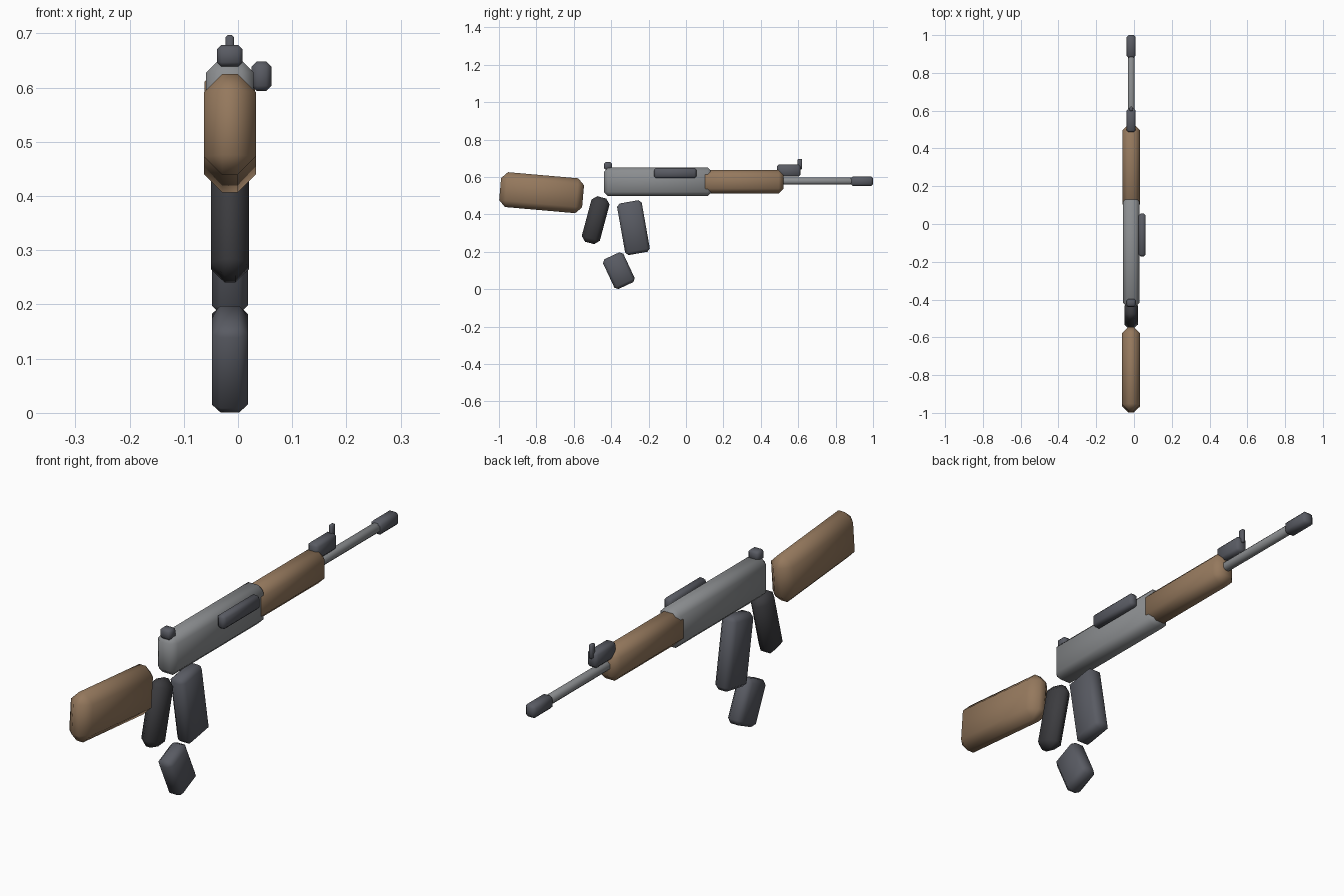
import bpy
import bmesh
import math
from mathutils import Matrix

if "Cube" in bpy.data.objects:
    bpy.data.objects.remove(bpy.data.objects["Cube"])

CX = -0.015  # centre line of the body


def material(name, rgb):
    m = bpy.data.materials.new(name)
    m.diffuse_color = (*rgb, 1)
    m.use_nodes = True
    m.node_tree.nodes["Principled BSDF"].inputs["Base Color"].default_value = m.diffuse_color
    return m


WOOD = material("wood", (0.30, 0.19, 0.11))
STEEL = material("steel", (0.26, 0.27, 0.28))
DARK = material("dark_metal", (0.10, 0.105, 0.125))
BLACK = material("black_grip", (0.045, 0.045, 0.05))


def block(name, center, size, bevel, mat, tilt=0):
    """Chamfered box, tilted about x by the given degrees."""
    bm = bmesh.new()
    bmesh.ops.create_cube(bm, size=1, matrix=Matrix.Diagonal((*size, 1)))
    bmesh.ops.bevel(bm, geom=bm.edges[:], offset=bevel, segments=1,
                    affect='EDGES', clamp_overlap=True)
    mesh = bpy.data.meshes.new(name)
    bm.to_mesh(mesh)
    bm.free()
    mesh.materials.append(mat)
    ob = bpy.data.objects.new(name, mesh)
    bpy.context.collection.objects.link(ob)
    ob.location = center
    ob.rotation_euler.x = math.radians(tilt)
    bpy.ops.object.select_all(action='DESELECT')
    ob.select_set(True)
    bpy.context.view_layer.objects.active = ob
    bpy.ops.object.shade_smooth_by_angle(angle=math.radians(50))
    return ob


# Main body
block("receiver", (CX, -0.15, 0.574), (0.088, 0.578, 0.152), 0.022, STEEL)
block("handguard", (CX, 0.30, 0.575), (0.093, 0.444, 0.125), 0.026, WOOD)
block("side_cover", (0.0435, -0.058, 0.621), (0.037, 0.226, 0.055), 0.010, DARK)

# Barrel and muzzle
block("barrel", (CX, 0.64, 0.578), (0.036, 0.68, 0.036), 0.010, STEEL)
block("muzzle", (CX, 0.94, 0.577), (0.048, 0.12, 0.052), 0.011, DARK)

# Sights
block("front_sight_base", (CX, 0.549, 0.634), (0.047, 0.126, 0.064), 0.010, DARK)
block("front_sight_post", (CX, 0.609, 0.669), (0.016, 0.024, 0.056), 0.004, DARK)
block("rear_sight", (CX, -0.417, 0.659), (0.047, 0.042, 0.040), 0.008, DARK)

# Stock, grip and two-piece magazine
block("stock", (CX, -0.772, 0.516), (0.096, 0.445, 0.187), 0.034, WOOD, -5)
block("grip", (CX, -0.483, 0.369), (0.070, 0.100, 0.252), 0.025, BLACK, -15)
block("magazine_upper", (CX, -0.281, 0.329), (0.066, 0.134, 0.280), 0.016, DARK, 10)
block("magazine_lower", (CX, -0.359, 0.099), (0.066, 0.120, 0.176), 0.016, DARK, 25)
